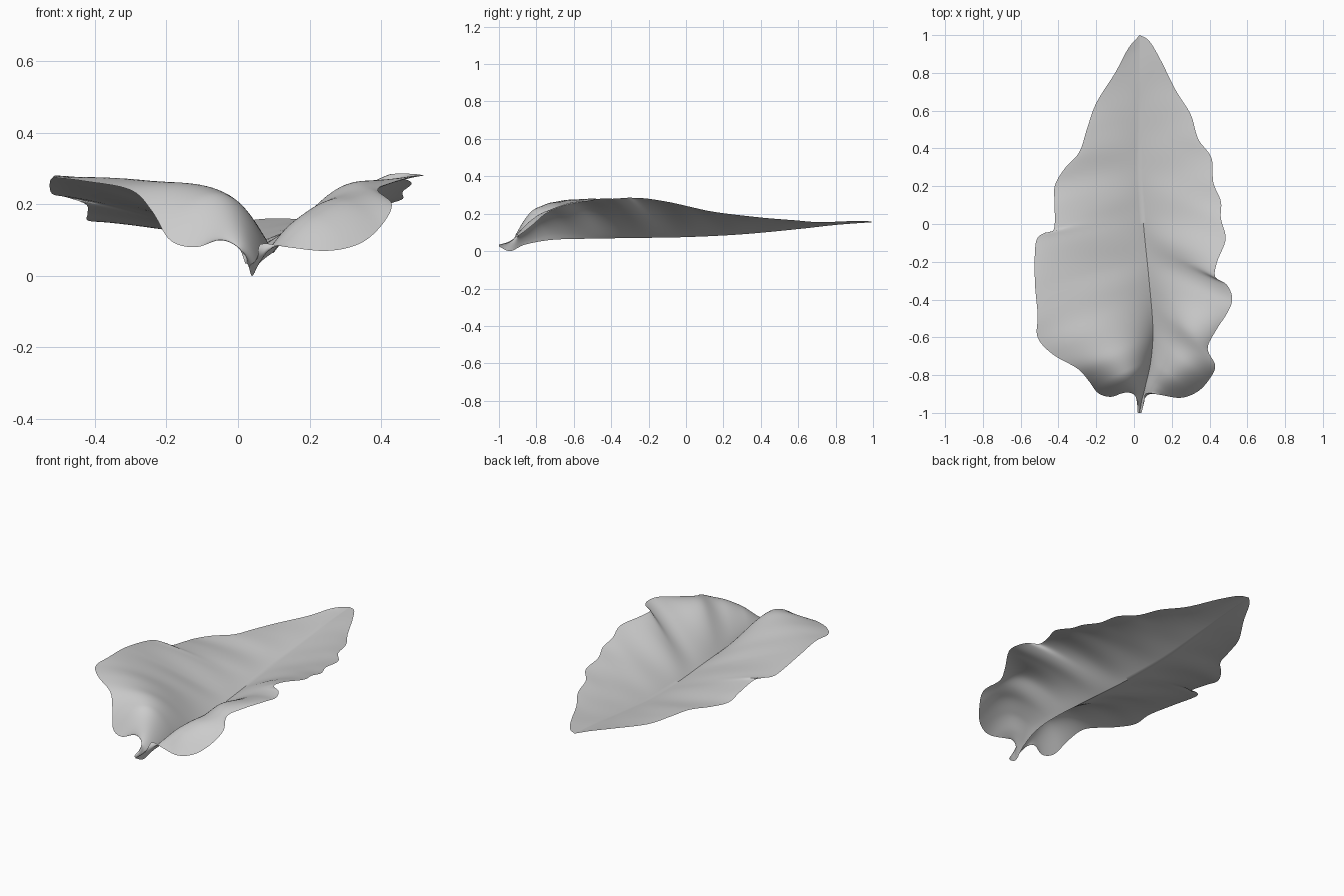
import bpy
import math
from mathutils import Vector

if "Cube" in bpy.data.objects:
    bpy.data.objects.remove(bpy.data.objects["Cube"], do_unlink=True)

ROWS, COLS = 170, 28

# Control points from the stem to the tip: midrib, right margin, left margin
MIDRIB = [(.03, -1, .025), (.04, -.94, 0), (.06, -.86, .035), (.09, -.72, .06),
          (.1, -.55, .066), (.08, -.3, .07), (.05, 0, .075), (.03, .3, .09),
          (.03, .6, .118), (.03, .8, .14), (.03, 1, .155)]
RIGHT = [(.02, -1, .035), (.015, -.94, .05), (0, -.895, .08), (-.05, -.89, .1),
         (-.12, -.915, .08), (-.19, -.895, .1), (-.24, -.83, .18), (-.3, -.765, .24),
         (-.43, -.69, .265), (-.51, -.6, .275), (-.51, -.48, .28), (-.525, -.3, .265),
         (-.52, -.1, .23), (-.48, -.05, .22), (-.425, -.03, .2), (-.42, .1, .175),
         (-.42, .2, .155), (-.37, .29, .15), (-.29, .38, .145), (-.25, .5, .14),
         (-.2, .64, .135), (-.1, .8, .145), (-.03, .93, .16), (.03, 1, .155)]
LEFT = [(.04, -1, .035), (.055, -.94, .05), (.065, -.895, .09), (.14, -.905, .08),
        (.25, -.92, .07), (.34, -.885, .09), (.4, -.82, .14), (.43, -.75, .2),
        (.39, -.66, .24), (.43, -.57, .26), (.5, -.46, .28), (.52, -.39, .28),
        (.49, -.32, .285), (.43, -.28, .285), (.44, -.2, .28), (.485, -.08, .26),
        (.46, .03, .235), (.46, .12, .215), (.42, .22, .2), (.41, .35, .185),
        (.34, .45, .175), (.3, .58, .165), (.22, .71, .155), (.14, .87, .16),
        (.08, .97, .16), (.03, 1, .155)]


def smooth_path(points, steps=12):
    """Catmull-Rom curve through the control points."""
    pts = [Vector(p) for p in points]
    pts = [2 * pts[0] - pts[1]] + pts + [2 * pts[-1] - pts[-2]]
    path = []
    for a, b, c, d in zip(pts, pts[1:], pts[2:], pts[3:]):
        for i in range(steps):
            t = i / steps
            path.append(b + t / 2 * (c - a + t * (2 * a - 5 * b + 4 * c - d
                                                  + t * (3 * b - a - 3 * c + d))))
    return path + [pts[-2]]


def resample(path, count):
    """Evenly spaced points along a path."""
    lengths = [0]
    for a, b in zip(path, path[1:]):
        lengths.append(lengths[-1] + (b - a).length)
    result, k = [], 0
    for i in range(count + 1):
        goal = lengths[-1] * i / count
        while k < len(path) - 2 and lengths[k + 1] < goal:
            k += 1
        span = lengths[k + 1] - lengths[k]
        result.append(path[k].lerp(path[k + 1], (goal - lengths[k]) / span))
    return result


def average(path, reach=7):
    """Margin with its notches evened out, keeping both ends."""
    result = []
    for i in range(len(path)):
        r = min(reach, i, len(path) - 1 - i)
        group = path[i - r:i + r + 1]
        result.append(sum(group, Vector()) / len(group))
    return result


def ramp(value, low, high):
    t = max(0, min(1, (value - low) / (high - low)))
    return t * t * (3 - 2 * t)


def wing_point(mid, edge, even, s, u, steep, puff, crown, skew):
    """Point on one half of the blade, s running from midrib to margin."""
    power = steep + (1.25 - steep) * ramp(u, .17, .42)
    point = mid.lerp(even, s)
    point.z = mid.z + (even.z - mid.z) * (1 - (1 - s) ** power)
    # Notches of the margin show only near the margin
    point += (edge - even) * s ** 3
    # Front lobes arch up before curling down, the broad part swells gently
    arch = max(0, .27 - even.z) * puff * ramp(u, .04, .15) * (1 - ramp(u, .2, .32))
    point.z += arch * math.sin(math.pi * s ** .8)
    swell = crown * ramp(u, .1, .2) * (1 - ramp(u, .28, .42))
    point.z += swell * math.sin(math.pi * s ** skew)
    # Shallow ripples between the side veins
    ripple = math.sin(2 * math.pi * (u * 9 - s * .4))
    point.z += .005 * ripple * math.sin(math.pi * s) * ramp(u, .1, .4) * (1 - u)
    return point


# Leaf blade: one sheet, both halves joined along the folded midrib
mids = resample(smooth_path(MIDRIB), ROWS)
rights = resample(smooth_path(RIGHT), ROWS)
lefts = resample(smooth_path(LEFT), ROWS)
even_rights, even_lefts = average(rights), average(lefts)
verts, faces = [], []
for i in range(ROWS + 1):
    u = i / ROWS
    for j in range(-COLS, COLS + 1):
        s = abs(j) / COLS
        if j < 0:
            point = wing_point(mids[i], rights[i], even_rights[i], s, u, 3, .75, .015, 1)
        else:
            point = wing_point(mids[i], lefts[i], even_lefts[i], s, u, 1.4, .4, .05, 1.3)
        verts.append(point)
width = 2 * COLS + 1
for i in range(ROWS):
    for j in range(width - 1):
        k = i * width + j
        faces.append((k, k + 1, k + width + 1, k + width))

mesh = bpy.data.meshes.new("leaf_blade")
mesh.from_pydata(verts, [], faces)
leaf = bpy.data.objects.new("leaf_blade", mesh)
bpy.context.collection.objects.link(leaf)

# Plain grey leaf colour
grey = bpy.data.materials.new("light grey")
grey.use_nodes = True
colour = (.6, .6, .6, 1)
grey.diffuse_color = colour
grey.node_tree.nodes["Principled BSDF"].inputs["Base Color"].default_value = colour
mesh.materials.append(grey)

# Merge the points that meet at the tip, then shade smooth
bpy.context.view_layer.objects.active = leaf
leaf.select_set(True)
bpy.ops.object.mode_set(mode="EDIT")
bpy.ops.mesh.select_all(action="SELECT")
bpy.ops.mesh.remove_doubles(threshold=.0002)
bpy.ops.object.mode_set(mode="OBJECT")
bpy.ops.object.shade_smooth_by_angle(angle=math.radians(50))
